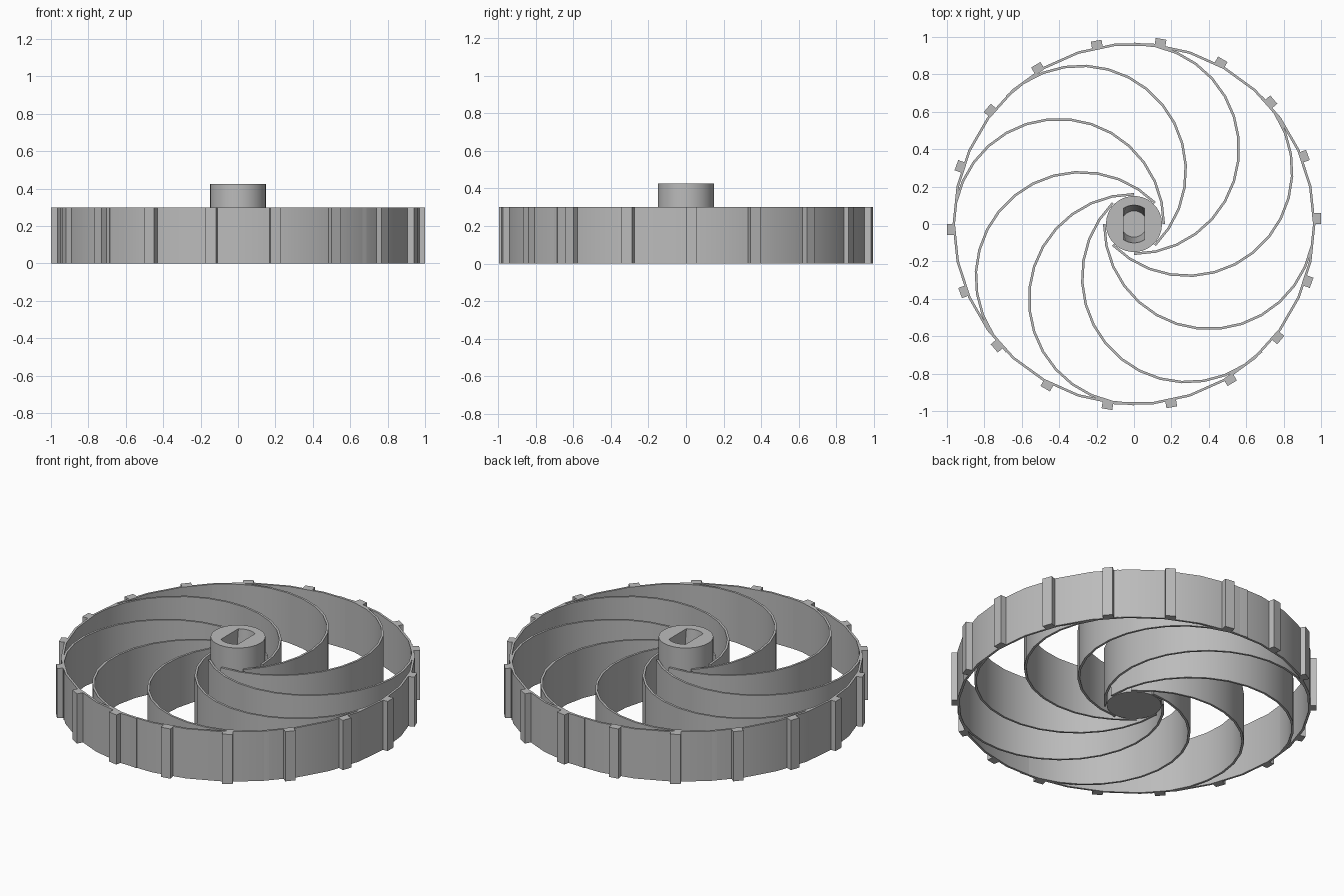
import bpy, bmesh, math
from mathutils import Matrix, Vector

WIDTH = 0.3          # height of the rim, spokes and treads
WALL = 0.013         # thickness of the thin walls
RIM_R = 0.97
SPOKE_R = 0.568
SPOKES, TREADS, SEGS = 8, 18, 30

cube = bpy.data.objects.get("Cube")
if cube:
    bpy.data.objects.remove(cube, do_unlink=True)

grey = bpy.data.materials.new("plain grey")
grey.use_nodes = True
grey.diffuse_color = (0.5, 0.5, 0.5, 1)
grey.node_tree.nodes["Principled BSDF"].inputs["Base Color"].default_value = (0.5, 0.5, 0.5, 1)


def finish(name, bm):
    """Turn a bmesh into a grey object with smooth curves and sharp corners."""
    bmesh.ops.recalc_face_normals(bm, faces=bm.faces[:])
    mesh = bpy.data.meshes.new(name)
    bm.to_mesh(mesh)
    bm.free()
    mesh.materials.append(grey)
    obj = bpy.data.objects.new(name, mesh)
    bpy.context.collection.objects.link(obj)
    smooth(obj)
    return obj


def smooth(obj):
    bpy.ops.object.select_all(action='DESELECT')
    obj.select_set(True)
    bpy.context.view_layer.objects.active = obj
    bpy.ops.object.shade_smooth_by_angle(angle=math.radians(30))


def curved_wall(name, centre_x, radius, steps, closed, turn=0.0):
    """Thin upright wall along an arc of twelve-degree steps."""
    bm = bmesh.new()
    rings = []
    for i in range(steps if closed else steps + 1):
        a = math.tau * i / SEGS
        rings.append([bm.verts.new((centre_x + r * math.cos(a), r * math.sin(a), z))
                      for r, z in ((radius - WALL, 0), (radius, 0),
                                   (radius, WIDTH), (radius - WALL, WIDTH))])
    for i in range(steps):
        p, q = rings[i], rings[(i + 1) % len(rings)]
        for k in range(4):
            m = (k + 1) % 4
            bm.faces.new((p[k], p[m], q[m], q[k]))
    if not closed:
        bm.faces.new(rings[0])
        bm.faces.new(rings[-1])
    bmesh.ops.rotate(bm, verts=bm.verts, cent=(0, 0, 0), matrix=Matrix.Rotation(turn, 3, 'Z'))
    return finish(name, bm)


def loft(name, low, high, z0, z1):
    """Solid between two matching outlines."""
    bm = bmesh.new()
    a = [bm.verts.new((x, y, z0)) for x, y in low]
    b = [bm.verts.new((x, y, z1)) for x, y in high]
    bm.faces.new(a)
    bm.faces.new(b)
    for i in range(len(a)):
        j = (i + 1) % len(a)
        bm.faces.new((a[i], a[j], b[j], b[i]))
    return finish(name, bm)


def circle(r):
    return [(r * math.cos(math.tau * i / SEGS), r * math.sin(math.tau * i / SEGS))
            for i in range(SEGS)]


def slot(r, half=0.056, n=8):
    """Round outline with two flat sides."""
    spread = math.asin(half / r)
    arc = [(r * math.sin(t), r * math.cos(t))
           for t in (spread * (2 * i / n - 1) for i in range(n + 1))]
    return arc + [(-x, -y) for x, y in arc]


# Rim
curved_wall("rim", 0, RIM_R, SEGS, True)

# Swirling spokes, each a half circle from the hub to the rim
for i in range(SPOKES):
    curved_wall(f"spoke_{i + 1}", SPOKE_R - RIM_R, SPOKE_R, SEGS // 2, False,
                math.tau * i / SPOKES)

# Tread blocks on the rim
for i in range(TREADS):
    bm = bmesh.new()
    bmesh.ops.create_cube(bm, size=1)
    size = Vector((0.042, 0.058, WIDTH))
    bmesh.ops.scale(bm, verts=bm.verts, vec=size)
    bmesh.ops.translate(bm, verts=bm.verts, vec=(1 - size.x / 2, size.y / 2, WIDTH / 2))
    bmesh.ops.rotate(bm, verts=bm.verts, cent=(0, 0, 0),
                     matrix=Matrix.Rotation(math.tau * i / TREADS, 3, 'Z'))
    finish(f"tread_{i + 1}", bm)

# Hub with a tapered, flat-sided axle socket
hub = loft("hub", circle(0.15), circle(0.15), 0, 0.425)
cutter = loft("socket_cutter", slot(0.07), slot(0.101), 0.1, 0.4251)
cutter.hide_render = True
cut = hub.modifiers.new("socket", 'BOOLEAN')
cut.operation = 'DIFFERENCE'
cut.solver = 'EXACT'
cut.object = cutter
bpy.context.view_layer.objects.active = hub
bpy.ops.object.modifier_apply(modifier=cut.name)
bpy.data.objects.remove(cutter, do_unlink=True)
smooth(hub)
